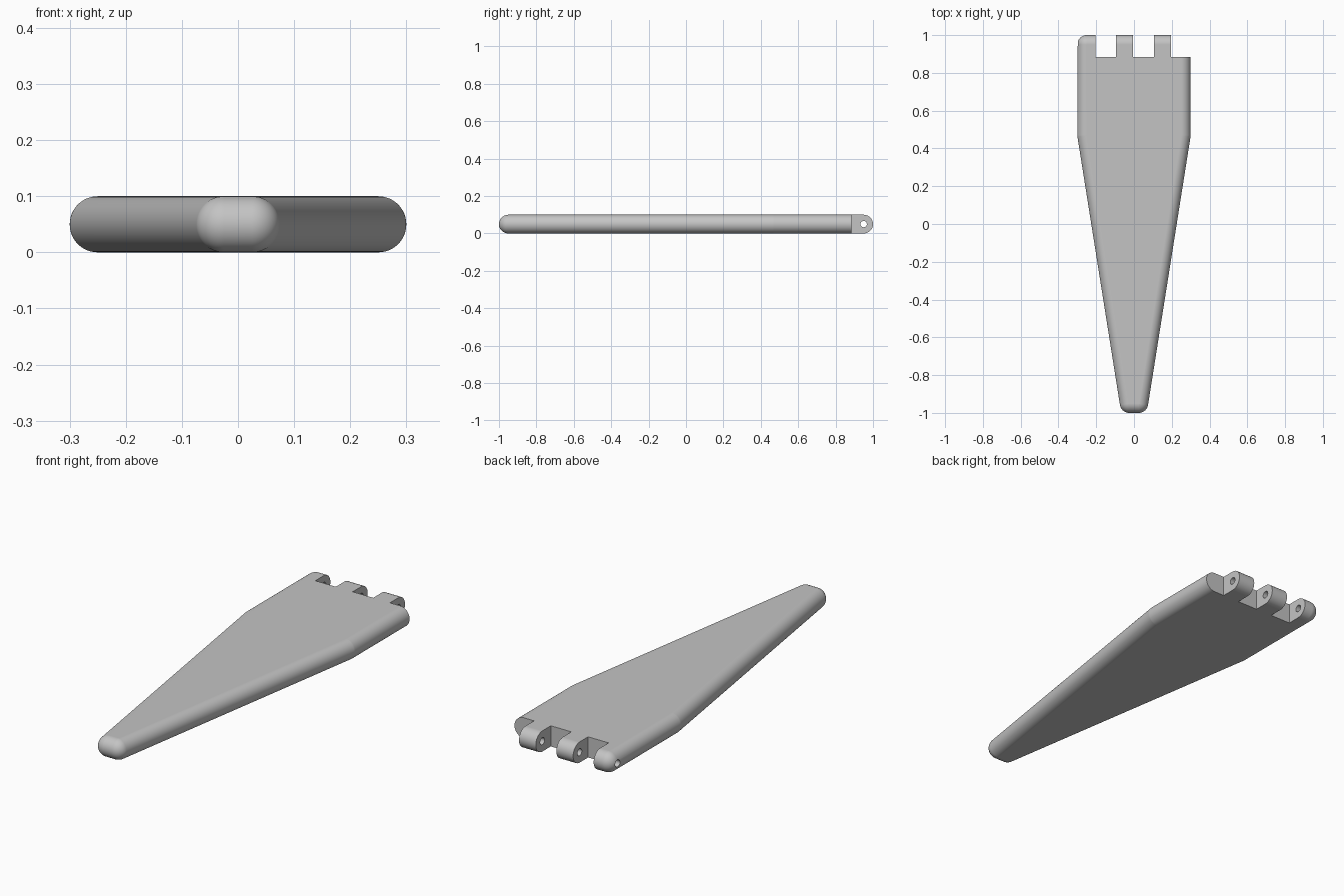
import bpy, bmesh, math
from mathutils import Matrix, Vector

cube = bpy.data.objects.get("Cube")
if cube:
    bpy.data.objects.remove(cube, do_unlink=True)

R = 0.05            # edge radius, half the thickness
BACK, NOTCH = 0.95, 0.885

# Single grey material
grey = bpy.data.materials.new("plain grey")
grey.use_nodes = True
colour = (0.55, 0.55, 0.55, 1)
grey.diffuse_color = colour
grey.node_tree.nodes["Principled BSDF"].inputs["Base Color"].default_value = colour


def make_object(name, bm):
    bmesh.ops.recalc_face_normals(bm, faces=bm.faces[:])
    mesh = bpy.data.meshes.new(name)
    bm.to_mesh(mesh)
    bm.free()
    mesh.materials.append(grey)
    obj = bpy.data.objects.new(name, mesh)
    bpy.context.collection.objects.link(obj)
    return obj


def box(name, x0, x1):
    bm = bmesh.new()
    place = Matrix.Translation(((x0 + x1) / 2, NOTCH + 0.15, R))
    bmesh.ops.create_cube(bm, size=1, matrix=place @ Matrix.Diagonal((x1 - x0, 0.3, 0.3, 1)))
    return make_object(name, bm)


# Tapered plate with fully rounded edges: hull of a ball at each corner
bm = bmesh.new()
for side in (-1, 1):
    for x, y in ((0.25, BACK), (0.25, 0.47), (0.025, -0.95)):
        bmesh.ops.create_uvsphere(bm, u_segments=40, v_segments=24, radius=R,
                                  matrix=Matrix.Translation((side * x, y, R)))
bmesh.ops.delete(bm, geom=bm.edges[:] + bm.faces[:], context='EDGES_FACES')
bmesh.ops.convex_hull(bm, input=bm.verts[:])
bmesh.ops.delete(bm, geom=[v for v in bm.verts if not v.link_faces], context='VERTS')
bmesh.ops.dissolve_limit(bm, angle_limit=math.radians(0.3), verts=bm.verts[:], edges=bm.edges[:])
plate = make_object("hinged_plate", bm)

# Hinge notches, leaving three lugs
cutters = [box("notch_cutter", a, b) for a, b in ((-0.205, -0.095), (-0.005, 0.105), (0.195, 0.4))]

# Hinge pin hole through all lugs
bm = bmesh.new()
bmesh.ops.create_cone(bm, cap_ends=True, segments=32, radius1=0.017, radius2=0.017, depth=1,
                      matrix=Matrix.Translation((0, BACK, R)) @ Matrix.Rotation(math.pi / 2, 4, 'Y'))
cutters.append(make_object("pin_hole_cutter", bm))

bpy.ops.object.select_all(action='DESELECT')
plate.select_set(True)
bpy.context.view_layer.objects.active = plate
for cutter in cutters:
    cutter.hide_render = True
    mod = plate.modifiers.new("cut", 'BOOLEAN')
    mod.operation = 'DIFFERENCE'
    mod.solver = 'EXACT'
    mod.object = cutter
    bpy.ops.object.modifier_apply(modifier=mod.name)
    bpy.data.objects.remove(cutter, do_unlink=True)

# Smooth rounds, crisp cut edges and flat faces
bpy.ops.object.shade_smooth_by_angle(angle=math.radians(30))
weighted = plate.modifiers.new("flat faces", 'WEIGHTED_NORMAL')
weighted.keep_sharp = True
